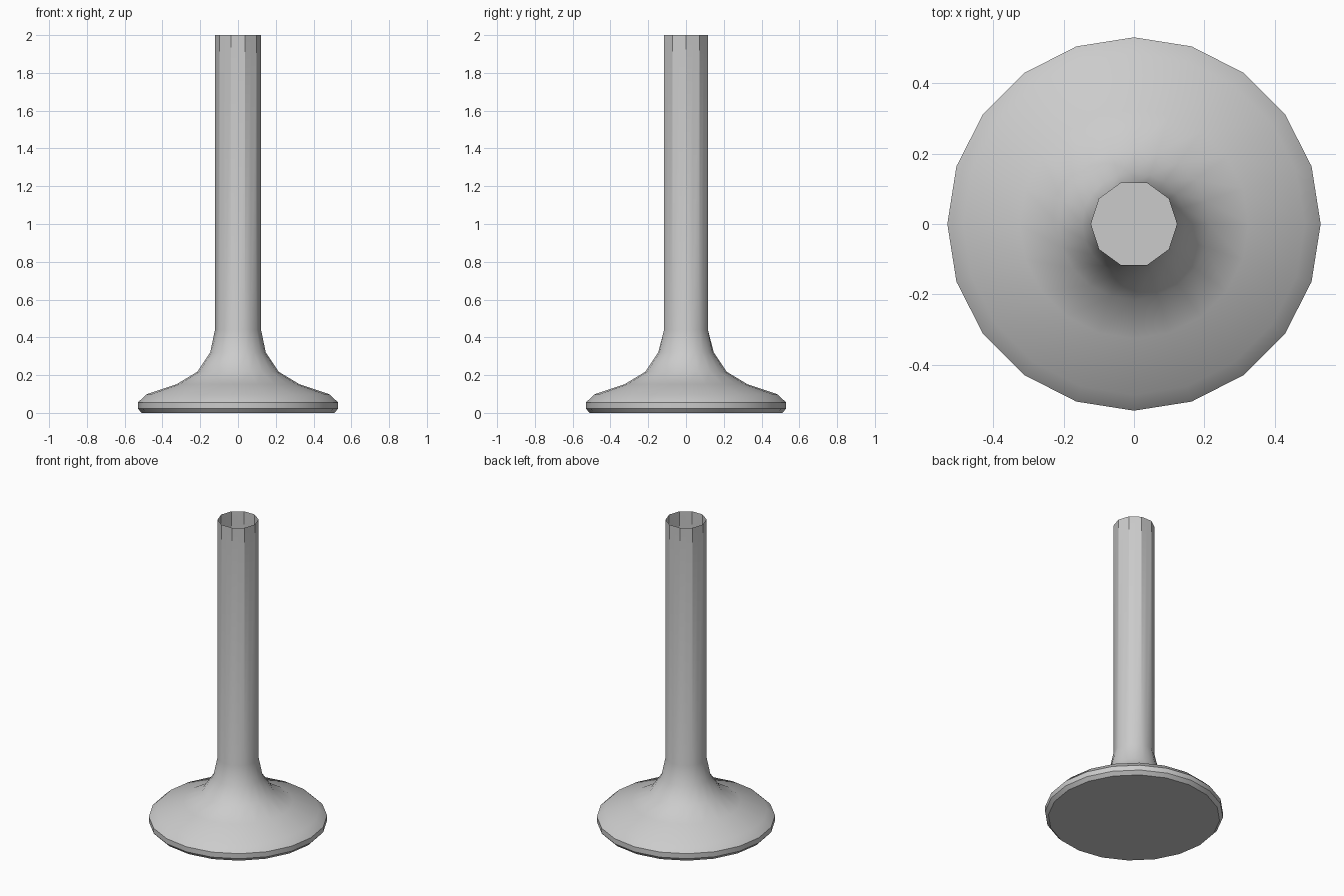
import bpy, bmesh
from math import sin, cos, pi, radians

cube = bpy.data.objects.get("Cube")
if cube:
    bpy.data.objects.remove(cube, do_unlink=True)

SIDES = 20

# Single matte grey for the whole shell
grey = bpy.data.materials.new("light_grey")
grey.use_nodes = True
colour = (0.6, 0.6, 0.6, 1)
grey.diffuse_color = colour
grey.node_tree.nodes["Principled BSDF"].inputs["Base Color"].default_value = colour


def add_ring(bm, radius, z, ten_sided=False):
    """Ring of vertices; a ten-sided ring puts every other one mid-edge."""
    ring = []
    for i in range(SIDES):
        a = 2 * pi * i / SIDES
        r = radius * cos(pi / 10) if ten_sided and i % 2 else radius
        ring.append(bm.verts.new((r * cos(a), r * sin(a), z)))
    return ring


def bridge(bm, low, high):
    for i in range(SIDES):
        j = (i + 1) % SIDES
        bm.faces.new((low[i], low[j], high[j], high[i]))


bm = bmesh.new()

# Round foot: flat underside, bevelled rim and flared neck
foot_profile = [(0.51, 0), (0.53, 0.022), (0.53, 0.055), (0.485, 0.098),
                (0.325, 0.152), (0.215, 0.218), (0.147, 0.32)]
rings = [add_ring(bm, r, z) for r, z in foot_profile]

# Ten-sided stem, open at the top
rings += [add_ring(bm, 0.122, z, True) for z in (0.44, 2.0)]

for low, high in zip(rings, rings[1:]):
    bridge(bm, low, high)
bm.faces.new(rings[0][::-1])

mesh = bpy.data.meshes.new("flared_stand")
bm.to_mesh(mesh)
bm.free()
mesh.materials.append(grey)

stand = bpy.data.objects.new("flared_stand", mesh)
bpy.context.collection.objects.link(stand)

# Smooth flare with crisp stem and rim edges
bpy.ops.object.select_all(action='DESELECT')
stand.select_set(True)
bpy.context.view_layer.objects.active = stand
bpy.ops.object.shade_smooth_by_angle(angle=radians(30))
